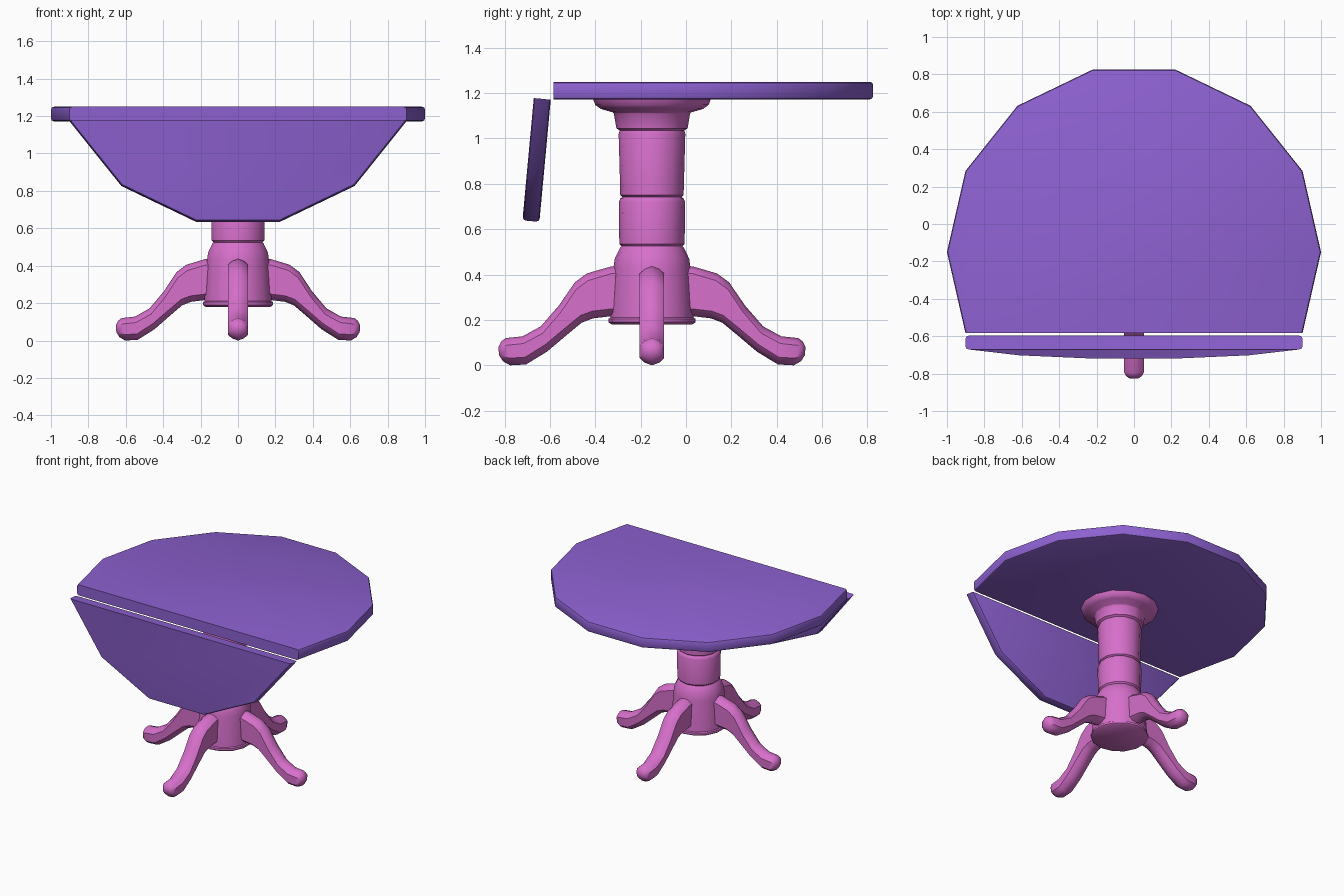
import bpy, bmesh, math
from mathutils import Matrix, Vector

if "Cube" in bpy.data.objects:
    bpy.data.objects.remove(bpy.data.objects["Cube"])

CY = -0.15      # pedestal axis and table-top centre in y
SIDES = 14


def material(name, color):
    m = bpy.data.materials.new(name)
    m.diffuse_color = (*color, 1)
    m.use_nodes = True
    m.node_tree.nodes["Principled BSDF"].inputs["Base Color"].default_value = m.diffuse_color
    return m


PURPLE = material("purple_top", (0.27, 0.12, 0.64))
PINK = material("pink_base", (0.68, 0.16, 0.60))


def finish(name, bm, mat, angle=40):
    bmesh.ops.recalc_face_normals(bm, faces=bm.faces)
    mesh = bpy.data.meshes.new(name)
    bm.to_mesh(mesh)
    bm.free()
    mesh.materials.append(mat)
    ob = bpy.data.objects.new(name, mesh)
    bpy.context.collection.objects.link(ob)
    bpy.ops.object.select_all(action='DESELECT')
    ob.select_set(True)
    bpy.context.view_layer.objects.active = ob
    bpy.ops.object.shade_smooth_by_angle(angle=math.radians(angle))
    return ob


def bridge(bm, rings):
    n = len(rings[0])
    for a, b in zip(rings, rings[1:]):
        for i in range(n):
            j = (i + 1) % n
            bm.faces.new((a[i], a[j], b[j], b[i]))
    bm.faces.new(rings[0])
    bm.faces.new(rings[-1])


def slab(name, first, last, cut_y, thick):
    """Part of a 14-gon disc; the rim is rounded, the straight cut stays sharp."""
    bm = bmesh.new()
    step = math.tau / SIDES
    pts = [(math.cos(i * step), math.sin(i * step) - cut_y)
           for i in range(first, last + 1)]
    rings = [[bm.verts.new((x, y, z)) for x, y in pts] for z in (-thick, 0)]
    bridge(bm, rings)
    rim = [e for e in bm.edges
           if abs(e.verts[0].co.z - e.verts[1].co.z) < 1e-5
           and max(abs(v.co.y) for v in e.verts) > 1e-4]
    bmesh.ops.bevel(bm, geom=rim, offset=0.015, segments=2, profile=0.5,
                    affect='EDGES')
    return finish(name, bm, PURPLE)


# Fixed table top and the hanging drop leaf
cut = -math.sin(math.tau / SIDES)
top = slab("table_top", -1, 8, cut, 0.078)
top.location = (0, CY + cut, 1.25)
leaf = slab("drop_leaf", 8, 13, cut, 0.075)
leaf.location = (0, -0.671, 1.178)
leaf.rotation_euler = (math.radians(84.7), 0, 0)

# Turned pedestal: radius, height
profile = [(0.178, 0.18), (0.192, 0.19), (0.192, 0.205), (0.184, 0.21),
           (0.170, 0.43), (0.164, 0.47), (0.140, 0.52), (0.135, 0.525),
           (0.144, 0.535), (0.146, 0.72), (0.140, 0.735), (0.130, 0.742),
           (0.140, 0.75), (0.140, 0.77), (0.147, 1.02), (0.142, 1.035),
           (0.157, 1.045), (0.168, 1.11), (0.172, 1.115), (0.225, 1.13),
           (0.250, 1.148), (0.260, 1.175)]
bm = bmesh.new()
bridge(bm, [[bm.verts.new((r * math.sin(a), CY + r * math.cos(a), z))
             for a in (math.tau * i / SIDES for i in range(SIDES))]
            for r, z in profile])
finish("pedestal", bm, PINK)

# Curved leg: top (r, z), bottom (r, z), half width
stations = [((0.12, 0.438), (0.12, 0.216), 0.054),
            ((0.18, 0.436), (0.185, 0.216), 0.054),
            ((0.287, 0.405), (0.26, 0.207), 0.054),
            ((0.34, 0.366), (0.31, 0.188), 0.054),
            ((0.41, 0.264), (0.38, 0.130), 0.054),
            ((0.49, 0.172), (0.463, 0.060), 0.054),
            ((0.57, 0.128), (0.555, 0.004), 0.054),
            ((0.645, 0.120), (0.625, 0.0), 0.054),
            ((0.665, 0.105), (0.657, 0.018), 0.043),
            ((0.677, 0.080), (0.674, 0.045), 0.022)]


def leg(name, angle, scale):
    bm = bmesh.new()
    rings = []
    for t, b, w in stations:
        t, b = Vector((t[0], 0, t[1])), Vector((b[0], 0, b[1]))
        length = (t - b).length
        k = min(1, length / 0.11) / length
        d1, d2 = 0.012 * k, 0.032 * k
        section = [(0, 0), (d1, 0.6), (d2, 1), (1 - d2, 1), (1 - d1, 0.6),
                   (1, 0), (1 - d1, -0.6), (1 - d2, -1), (d2, -1), (d1, -0.6)]
        ring = []
        for f, s in section:
            p = t.lerp(b, f)
            ring.append(bm.verts.new((p.x * scale, s * w, p.z)))
        rings.append(ring)
    bridge(bm, rings)
    bm.transform(Matrix.Translation((0, CY, 0)) @ Matrix.Rotation(angle, 4, 'Z'))
    finish(name, bm, PINK)


for i, side in enumerate(("right", "back", "left", "front")):
    leg(side + "_leg", i * math.pi / 2, 0.965 if i % 2 == 0 else 1.0)
